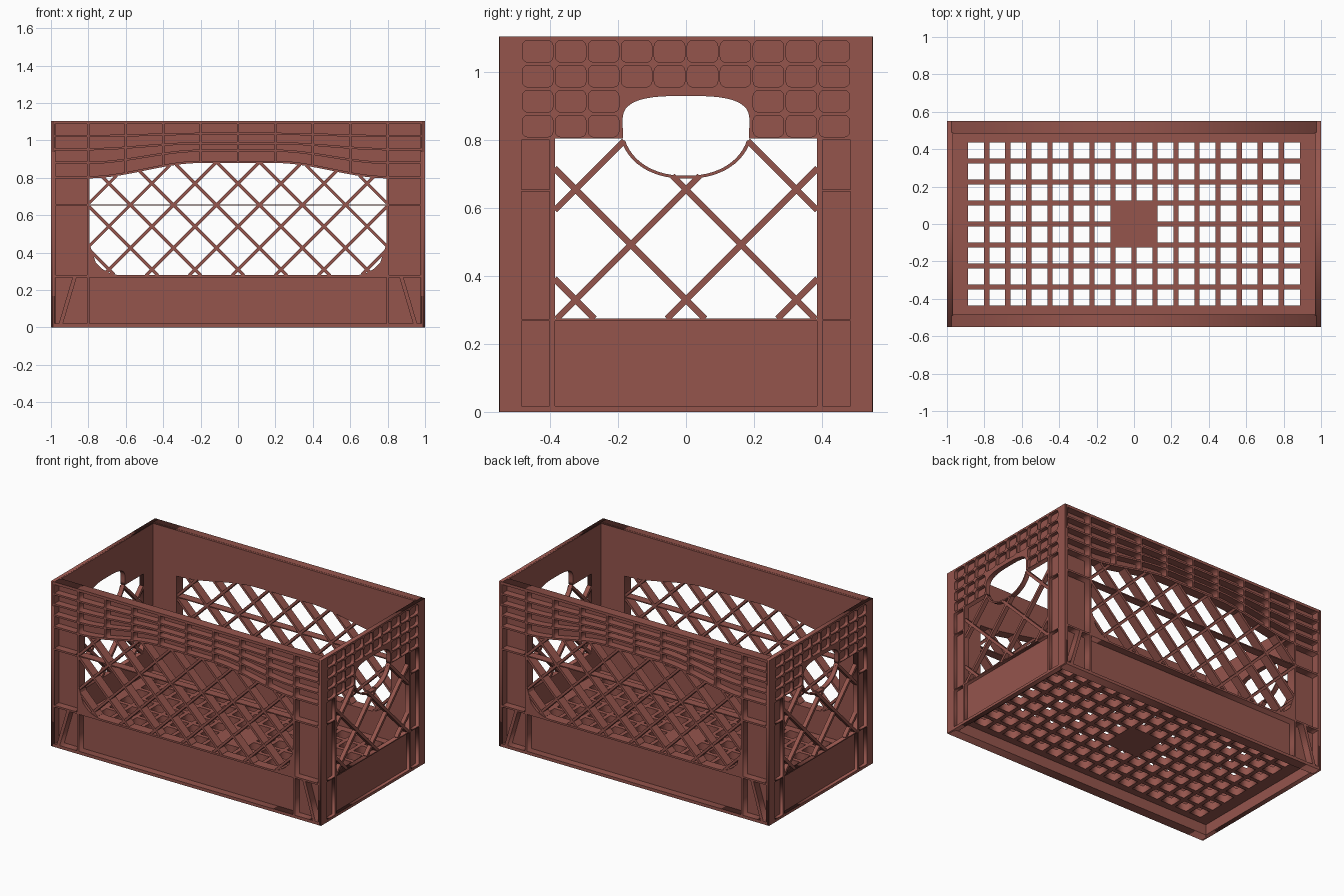
import bpy, bmesh, math
from mathutils import Matrix, Vector

if "Cube" in bpy.data.objects:
    bpy.data.objects.remove(bpy.data.objects["Cube"])

mat = bpy.data.materials.new("terracotta_plastic")
mat.diffuse_color = (0.30, 0.09, 0.073, 1)
mat.use_nodes = True
mat.node_tree.nodes["Principled BSDF"].inputs["Base Color"].default_value = mat.diffuse_color
H = 1.105          # crate height
R = 0.006          # half rib width


def side(deg):
    """Frame of a wall: u along the wall, v up, w outward."""
    return Matrix.Rotation(math.radians(deg), 4, 'Z') @ Matrix.Rotation(math.pi / 2, 4, 'X')


def finish(name, mesh):
    mesh.materials.clear()
    mesh.materials.append(mat)
    ob = bpy.data.objects.new(name, mesh)
    bpy.context.collection.objects.link(ob)
    return ob


def plate(name, frame, w0, w1, outlines):
    """Flat plate from w0 to w1; the first outline is the border, the rest are holes."""
    cu = bpy.data.curves.new(name, 'CURVE')
    cu.dimensions, cu.fill_mode, cu.extrude = '2D', 'BOTH', (w1 - w0) / 2
    for pts in outlines:
        sp = cu.splines.new('POLY')
        sp.points.add(len(pts) - 1)
        for p, (u, v) in zip(sp.points, pts):
            p.co = (u, v, 0, 1)
        sp.use_cyclic_u = True
    tmp = bpy.data.objects.new(name + "_curve", cu)
    bpy.context.collection.objects.link(tmp)
    bpy.context.view_layer.update()
    mesh = bpy.data.meshes.new_from_object(tmp.evaluated_get(bpy.context.evaluated_depsgraph_get()))
    bpy.data.objects.remove(tmp)
    mesh.transform(frame @ Matrix.Translation((0, 0, (w0 + w1) / 2)))
    bm = bmesh.new()
    bm.from_mesh(mesh)
    bmesh.ops.remove_doubles(bm, verts=bm.verts, dist=1e-5)
    bmesh.ops.recalc_face_normals(bm, faces=bm.faces)
    bm.to_mesh(mesh)
    bm.free()
    return finish(name, mesh)


def rect(u0, u1, v0, v1, r=0.0):
    if r == 0:
        return [(u0, v0), (u1, v0), (u1, v1), (u0, v1)]
    pts = []
    for cu, cv, a in ((u1 - r, v0 + r, -90), (u1 - r, v1 - r, 0), (u0 + r, v1 - r, 90), (u0 + r, v0 + r, 180)):
        for k in range(4):
            t = math.radians(a + 30 * k)
            pts.append((cu + r * math.cos(t), cv + r * math.sin(t)))
    return pts


def lattice(name, frame, w0, w1, inside, node_v, pitch, width, span, extra=()):
    """Crossed diagonal bars, kept only where inside(u, v) is true."""
    bm = bmesh.new()
    segs = list(extra)
    n = int(span / pitch) + 8
    for sgn in (1, -1):
        for k in range(-n, n + 1):
            run = None
            for i in range(701):
                v = 0.25 + i * 0.001
                u = sgn * (v - node_v) + k * pitch
                ok = inside(u, v)
                if ok and run is None:
                    run = (u, v)
                if run and (not ok or i == 700):
                    segs.append((run, (u, v), sgn))
                    run = None
    for a, b, sgn in segs:
        a, b = Vector(a), Vector(b)
        d = b - a
        depth = (w1 - w0) - (0.002 if sgn > 0 else 0) - (0.006 if sgn == 0 else 0)
        m = (frame @ Matrix.Translation(((a.x + b.x) / 2, (a.y + b.y) / 2, (w0 + w1) / 2))
             @ Matrix.Rotation(math.atan2(d.y, d.x), 4, 'Z')
             @ Matrix.Diagonal((d.length + 0.006, width if sgn else 0.007, depth, 1)))
        bmesh.ops.create_cube(bm, size=1, matrix=m)
    mesh = bpy.data.meshes.new(name)
    bm.to_mesh(mesh)
    bm.free()
    finish(name, mesh)


# ---- long walls: curved rib rows, window, corner bays ----
EDGE = (1.093, 1.023, 0.953, 0.880, 0.803)
MID = (1.093, 1.035, 0.985, 0.945, 0.885)


def rib(i, u):
    t = min(max((0.8 - abs(u)) / 0.6, 0), 1)
    t = t * t * (3 - 2 * t)
    return EDGE[i] + (MID[i] - EDGE[i]) * t


def window_floor(u, r=0.17):
    t = abs(u) - (0.794 - r)
    return 0.279 if t <= 0 else 0.279 + r - math.sqrt(max(r * r - t * t, 0))


def long_inside(u, v):
    return abs(u) < 0.794 and window_floor(u) < v < rib(4, u) - R


us = [-0.794 + 1.588 * k / 48 for k in range(49)]
long_window = [(u, window_floor(u)) for u in us] + [(u, rib(4, u) - R) for u in reversed(us)]

long_holes = [long_window, rect(-0.794, 0.794, 0.02, 0.267)]
for c in range(10):
    u0, u1 = -1 + 0.2 * c + R, -0.8 + 0.2 * c - R
    u0, u1 = max(u0, -0.982), min(u1, 0.982)
    cols = [u0 + (u1 - u0) * k / 5 for k in range(6)]
    for i in range(4):
        long_holes.append([(u, rib(i + 1, u) + R) for u in cols] +
                          [(u, rib(i, u) - R) for u in reversed(cols)])
for s in (-1, 1):
    for v0, v1 in ((0.279, 0.649), (0.661, 0.797)):
        long_holes.append(rect(*sorted((s * 0.806, s * 0.982)), v0, v1))
    # corner bay split by a slanted brace
    long_holes.append([(s * 0.982, 0.02), (s * 0.958, 0.02), (s * 0.885, 0.267), (s * 0.982, 0.267)])
    long_holes.append([(s * 0.806, 0.02), (s * 0.936, 0.02), (s * 0.863, 0.267), (s * 0.806, 0.267)])

for name, deg in (("front", 0), ("back", 180)):
    f = side(deg)
    plate(name + "_wall", f, 0.485, 0.501, [rect(-0.985, 0.985, 0, H - 0.001), long_window])
    plate(name + "_ribs", f, 0.50, 0.55, [rect(-0.99, 0.99, 0, H)] + long_holes)
    lattice(name + "_lattice", f, 0.488, 0.548, long_inside, 0.54, 0.23, 0.016, 2.0,
            extra=[((-0.794, 0.655), (0.794, 0.655), 0)])

# ---- end walls: cell grid, window, hand hole ----


def handle(scale=1.0, n=48):
    pts = []
    for k in range(n):
        t = 2 * math.pi * k / n
        c, s = math.cos(t), math.sin(t)
        p, h = (3.0, 0.08) if s > 0 else (2.2, 0.155)
        pts.append((scale * 0.187 * math.copysign(abs(c) ** (2 / p), c),
                    0.85 + scale * h * math.copysign(abs(s) ** (2 / p), s)))
    return pts


def end_inside(u, v):
    p, h = (3.0, 0.08) if v > 0.85 else (2.2, 0.155)
    in_hand = (abs(u) / 0.193) ** p + (abs(v - 0.85) / (h * 1.03)) ** p < 1
    return abs(u) < 0.385 and 0.275 < v < 0.805 and not in_hand


upper = [p for p in handle() if p[1] > 0.806]
upper.sort(key=lambda p: -math.atan2(p[1] - 0.80, p[0]))        # left to right over the top
upper.reverse()                                                  # right to left
end_window = [(-0.385, 0.275), (0.385, 0.275), (0.385, 0.805), (upper[0][0], 0.805)] + \
    upper + [(upper[-1][0], 0.805), (-0.385, 0.805)]

end_holes = [end_window, rect(-0.385, 0.385, 0.018, 0.268)]
for c in range(10):
    uc = -0.4365 + 0.097 * c
    for i, vc in enumerate((1.061, 0.988, 0.914, 0.841)):
        if i < 2 or abs(uc) > 0.2:
            end_holes.append(rect(uc - 0.045, uc + 0.045, vc - 0.032, vc + 0.032, 0.016))
for s in (-1, 1):
    for v0, v1 in ((0.018, 0.268), (0.274, 0.648), (0.655, 0.800)):
        end_holes.append(rect(*sorted((s * 0.402, s * 0.484)), v0, v1))

# collar under the hand hole
arc = [p for p in handle(n=64) if p[1] < 0.812]
outer = [p for p in handle(1.055, 64) if p[1] < 0.812]
collar = arc + outer[::-1]

for name, deg in (("right", 90), ("left", 270)):
    f = side(deg)
    plate(name + "_wall", f, 0.968, 0.977, [rect(-0.49, 0.49, 0, H - 0.001), end_window])
    plate(name + "_ribs", f, 0.976, 1.0, [rect(-0.5495, 0.5495, 0, H)] + end_holes)
    plate(name + "_hand_hole_collar", f, 0.969, 0.999, [collar])
    lattice(name + "_lattice", f, 0.969, 0.998, end_inside, 0.33, 0.325, 0.018, 0.8)

# ---- raised floor with square holes and a solid centre ----
floor = [rect(-0.97, 0.97, -0.487, 0.487)]
for i in range(16):
    for j in range(8):
        if i in (7, 8) and j in (3, 4):
            continue
        x, y = (i - 7.5) * 0.1125, (j - 3.5) * 0.1125
        floor.append(rect(x - 0.0425, x + 0.0425, y - 0.0425, y + 0.0425))
plate("floor_grid", Matrix.Identity(4), 0.07, 0.12, floor)
